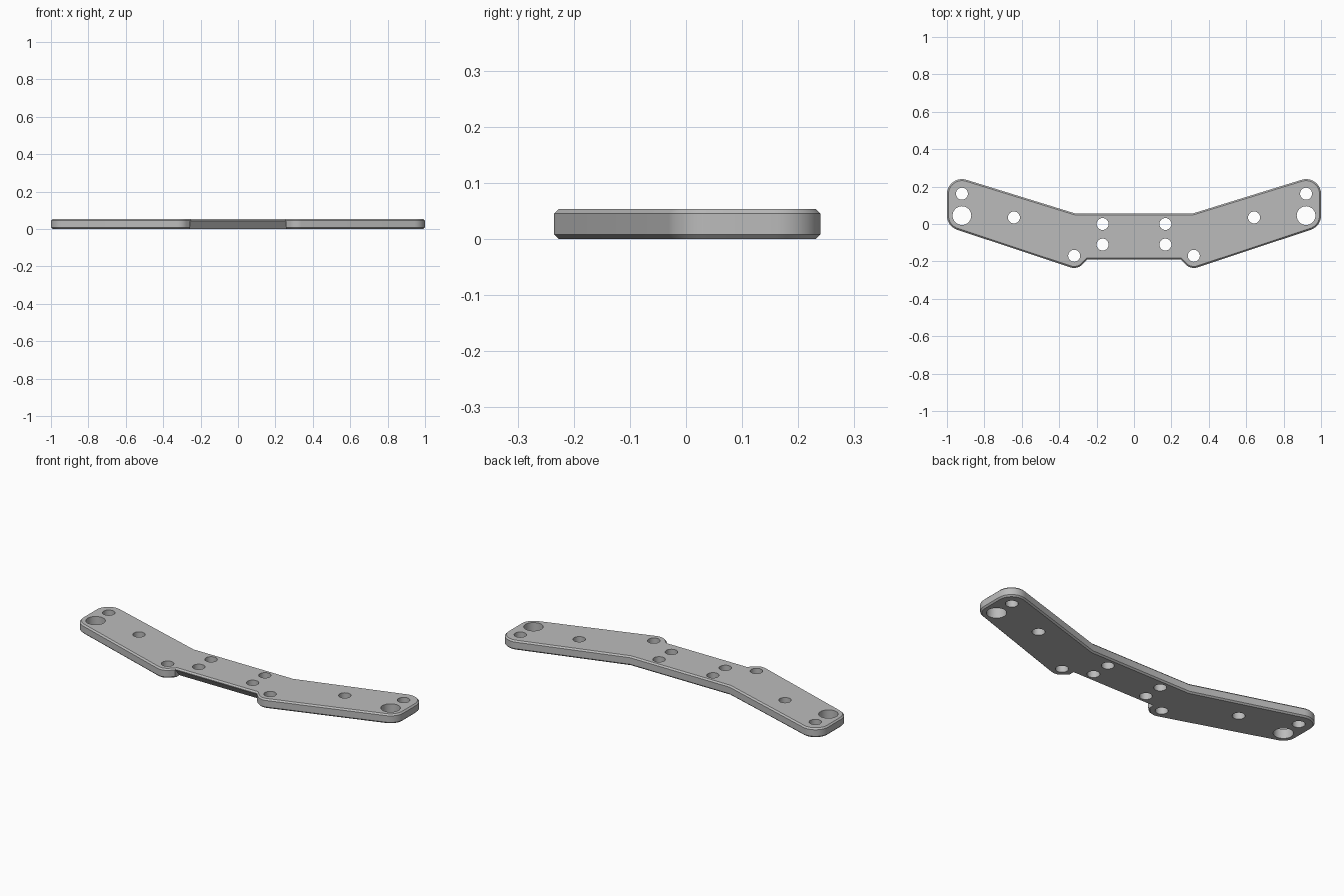
import bpy, bmesh
from math import cos, sin, radians

cube = bpy.data.objects.get("Cube")
if cube:
    bpy.data.objects.remove(cube, do_unlink=True)

THICK = 0.053
CHAMFER = 0.008

grey = bpy.data.materials.new("plate_grey")
grey.use_nodes = True
colour = (0.5, 0.5, 0.5, 1)
grey.diffuse_color = colour
grey.node_tree.nodes["Principled BSDF"].inputs["Base Color"].default_value = colour


def arc(cx, cy, r, start, end, steps=10):
    angles = [radians(start + (end - start) * i / steps) for i in range(steps + 1)]
    return [(cx + r * cos(a), cy + r * sin(a)) for a in angles]


def add_object(name, bm):
    bmesh.ops.recalc_face_normals(bm, faces=bm.faces)
    mesh = bpy.data.meshes.new(name)
    bm.to_mesh(mesh)
    bm.free()
    obj = bpy.data.objects.new(name, mesh)
    bpy.context.collection.objects.link(obj)
    return obj


def add_prism(bm, points, height):
    face = bm.faces.new([bm.verts.new(p) for p in points])
    top = bmesh.ops.extrude_face_region(bm, geom=[face])["geom"]
    bmesh.ops.translate(bm, vec=height, verts=[v for v in top if isinstance(v, bmesh.types.BMVert)])


# Plate outline: one half with lug and rounded end, then mirrored
half = [(0.249, -0.19)]
half += arc(0.32, -0.172, 0.063, 225, 288.4)
half += arc(0.92, 0.045, 0.08, -71.6, 0)
half += arc(0.92, 0.16, 0.08, 0, 107.2)
half += [(0.31, 0.055)]
outline = half + [(-x, y) for x, y in reversed(half)]

bm = bmesh.new()
add_prism(bm, [(x, y, 0) for x, y in outline], (0, 0, THICK))
rims = [e for e in bm.edges if abs(e.verts[0].co.z - e.verts[1].co.z) < 1e-5]
bmesh.ops.bevel(bm, geom=rims, offset=CHAMFER, segments=1, affect='EDGES')
plate = add_object("mounting_plate", bm)
plate.data.materials.append(grey)

# Bolt holes: x, y, radius, mirrored across the middle
holes = [(0.92, 0.162, 0.032), (0.92, 0.045, 0.05), (0.642, 0.035, 0.032),
         (0.168, 0, 0.032), (0.168, -0.11, 0.032), (0.32, -0.17, 0.032)]
bm = bmesh.new()
for x, y, r in holes:
    for side in (-1, 1):
        ring = arc(side * x, y, r, 0, 360, 32)[:-1]
        add_prism(bm, [(px, py, -0.05) for px, py in ring], (0, 0, 0.2))
hole_cutter = add_object("hole_cutter", bm)

# Sloping relief under the middle of the front edge
bm = bmesh.new()
section = [(-0.2, 0.054), (-0.153, -0.004), (-0.2, -0.004)]
add_prism(bm, [(-0.256, y, z) for y, z in section], (0.512, 0, 0))
relief_cutter = add_object("relief_cutter", bm)

# Cut, then discard the cutters
bpy.ops.object.select_all(action='DESELECT')
bpy.context.view_layer.objects.active = plate
plate.select_set(True)
for cutter in (relief_cutter, hole_cutter):
    cutter.hide_render = True
    mod = plate.modifiers.new(cutter.name, 'BOOLEAN')
    mod.operation = 'DIFFERENCE'
    mod.solver = 'EXACT'
    mod.object = cutter
    bpy.ops.object.modifier_apply(modifier=mod.name)
    bpy.data.objects.remove(cutter, do_unlink=True)

bpy.ops.object.shade_smooth_by_angle(angle=radians(25))
